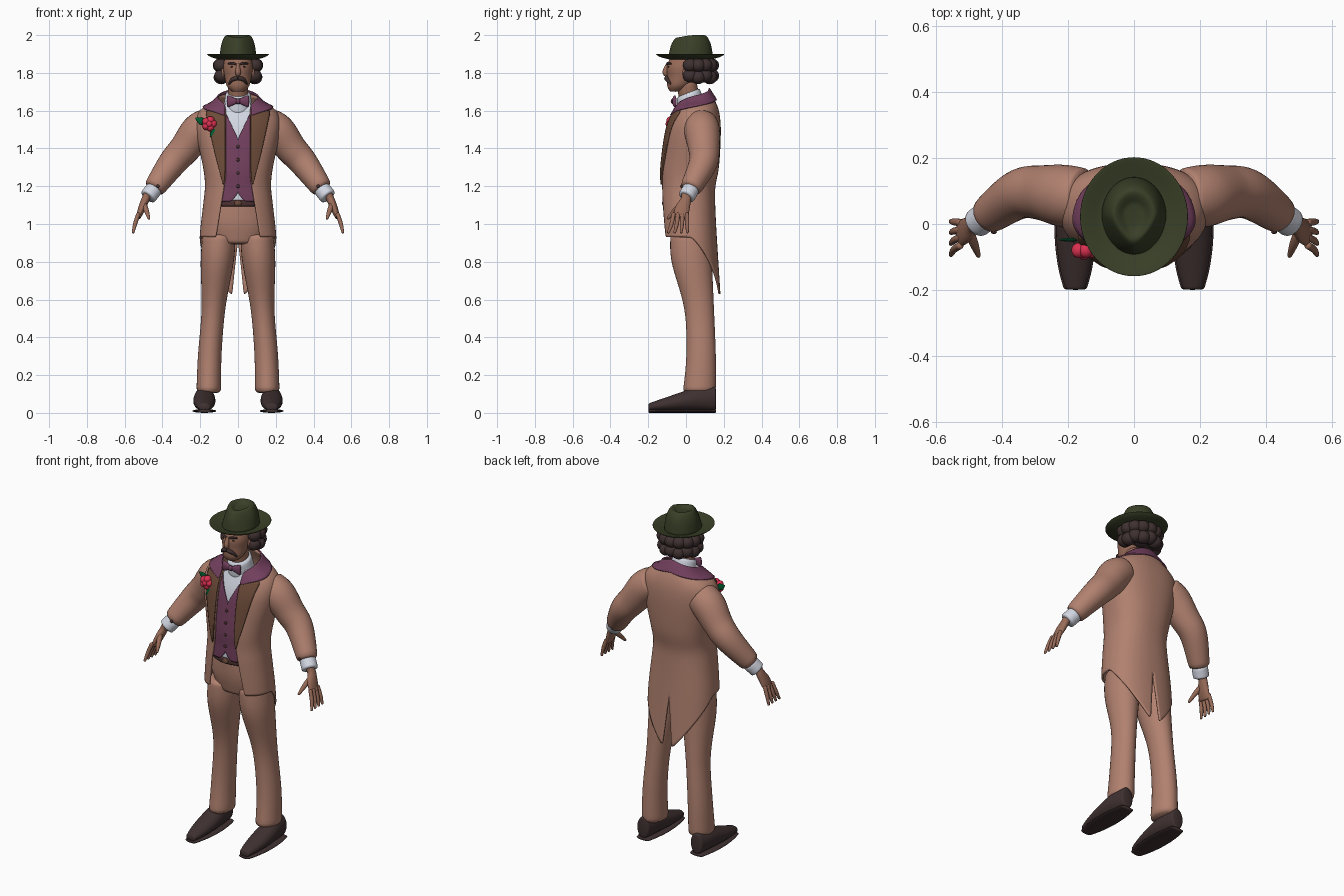
import bpy, bmesh, math
from mathutils import Vector, Matrix

if "Cube" in bpy.data.objects:
    bpy.data.objects.remove(bpy.data.objects["Cube"])

X_AXIS, Y_AXIS, Z_AXIS = Vector((1, 0, 0)), Vector((0, 1, 0)), Vector((0, 0, 1))


def material(name, *rgb):
    mat = bpy.data.materials.new(name)
    mat.use_nodes = True
    mat.diffuse_color = (*rgb, 1)
    mat.node_tree.nodes["Principled BSDF"].inputs["Base Color"].default_value = (*rgb, 1)
    return mat


TAN = material("tan_cloth", .44, .22, .16)
BROWN = material("brown_lapel", .15, .07, .04)
PURPLE = material("purple_cloth", .17, .05, .11)
GREEN = material("hat_green", .04, .05, .02)
DARK = material("dark_hair_and_leather", .05, .03, .03)
SKIN = material("skin", .32, .15, .1)
WHITE = material("white_linen", .65, .68, .76)
RED = material("rose_red", .7, .03, .08)
LEAF = material("leaf_green", 0, .11, .03)
BELT = material("belt_brown", .07, .03, .03)


def finish(name, bm, mat, thickness=0):
    bmesh.ops.remove_doubles(bm, verts=bm.verts, dist=.0002)
    bmesh.ops.recalc_face_normals(bm, faces=bm.faces)
    mesh = bpy.data.meshes.new(name)
    bm.to_mesh(mesh)
    bm.free()
    mesh.materials.append(mat)
    mesh.polygons.foreach_set("use_smooth", [True] * len(mesh.polygons))
    ob = bpy.data.objects.new(name, mesh)
    bpy.context.collection.objects.link(ob)
    ob.modifiers.new("smooth", "SUBSURF")
    if thickness:
        solid = ob.modifiers.new("thickness", "SOLIDIFY")
        solid.thickness, solid.offset = thickness, 0
    return ob


def smooth(points, steps=4):
    """Extra points on a smooth curve through the given ones."""
    pts = [Vector(p) for p in points]
    pts = [pts[0], *pts, pts[-1]]
    result = []
    for a, b, c, d in zip(pts, pts[1:], pts[2:], pts[3:]):
        for k in range(steps):
            t = k / steps
            result.append(b + (c - a) * (t / 2) + (a * 2 - b * 5 + c * 4 - d) * (t * t / 2)
                          + (b * 3 - a - c * 3 + d) * (t ** 3 / 2))
    return result + [pts[-1]]


def loft(name, mat, rings, axis=None, ref=Y_AXIS, side=1, sides=16):
    """Skin elliptical rings (x, y, z, radius, radius along ref)."""
    rings = smooth([(*r, r[-1]) if len(r) == 4 else r for r in rings])
    centres = [Vector(r[:3]) for r in rings]
    bm, loops = bmesh.new(), []
    for i, ring in enumerate(rings):
        along = axis or centres[min(i + 1, len(rings) - 1)] - centres[max(i - 1, 0)]
        along = along.normalized()
        depth = (ref - along * along.dot(ref)).normalized()
        width = depth.cross(along)
        loop = []
        for k in range(sides):
            turn = math.tau * k / sides
            p = centres[i] + width * (ring[3] * math.cos(turn)) + depth * (ring[4] * math.sin(turn))
            loop.append(bm.verts.new((p.x * side, p.y, p.z)))
        loops.append(loop)
    for low, high in zip(loops, loops[1:]):
        for k in range(sides):
            bm.faces.new((low[k - 1], low[k], high[k], high[k - 1]))
    bm.faces.new(loops[0])
    bm.faces.new(loops[-1])
    return finish(name, bm, mat)


def blobs(name, mat, size, *centres):
    """Ellipsoids of one size joined in a single object."""
    bm = bmesh.new()
    for centre in centres:
        place = Matrix.Translation(centre) @ Matrix.Diagonal((*size, 1))
        bmesh.ops.create_icosphere(bm, subdivisions=2, radius=1, matrix=place)
    finish(name, bm, mat)


def sheet(name, mat, shape, columns, rows, thickness):
    """Grid shape(u, v) on the left half, repeated on the right half."""
    bm = bmesh.new()
    for side in (1, -1):
        grid = []
        for i in range(columns + 1):
            points = [shape(i / columns, j / rows) for j in range(rows + 1)]
            grid.append([bm.verts.new((side * x, y, z)) for x, y, z in points])
        for here, after in zip(grid, grid[1:]):
            for j in range(rows):
                bm.faces.new((here[j], after[j], after[j + 1], here[j + 1]))
    finish(name, bm, mat, thickness)


# Torso outline: height, half width, front y, back y
TORSO = smooth([(.6, .2, -.1, .18), (.9, .2, -.12, .16), (1.1, .18, -.13, .15), (1.2, .17, -.13, .15),
                (1.3, .18, -.13, .17), (1.5, .22, -.1, .18), (1.6, .2, -.06, .17), (1.65, .12, -.04, .15),
                (1.73, .07, 0, .11)])
SQUARENESS = .85


def outline(z):
    z = min(max(z, TORSO[0][0]), TORSO[-1][0])
    for low, high in zip(TORSO, TORSO[1:]):
        if z <= high[0]:
            return low.lerp(high, (z - low[0]) / (high[0] - low[0]))


def opening(z):
    return min(.065 + .16 * max(0, 1.25 - z), .7 * outline(z)[1])


def on_torso(z, turn, offset):
    _, half, front, back = outline(z)
    c = math.cos(turn)
    reach = math.copysign(abs(c) ** SQUARENESS, c)
    return ((half + offset) * max(0, math.sin(turn)) ** SQUARENESS,
            (front + back) / 2 - ((back - front) / 2 + offset) * reach, z)


def turn_at(z, x):
    return math.asin(min(1, x / outline(z)[1]) ** (1 / SQUARENESS))


def wrap(u, z, offset):
    start = turn_at(z, opening(z))
    end = math.pi - .4 * max(0, .9 - z)
    return on_torso(z, start + (end - start) * u, offset)


def coat(u, v):
    top = 1.62 + .08 * u ** .6
    hem = .93 - .31 * max(0, u * 1.7 - .7)
    return wrap(u, top + (hem - top) * v, 0)


def collar(u, v):
    return wrap(u, 1.63 + .09 * u ** .6 - .06 * v, .006 + .008 * v)


def panel(bottom, top, inner, outer, offset):
    def shape(u, v):
        z = bottom + (top - bottom) * v
        x = inner(z) + (outer(z) - inner(z)) * u
        return on_torso(z, turn_at(z, x), offset)
    return shape


def lapel_edge(z):
    return opening(z) + .1 * ((z - 1.2) / .4) ** .8


def vest_edge(z):
    return max(0, (z - 1.45) / 2, 1.16 - z)


sheet("tailcoat", TAN, coat, 24, 28, .01)
sheet("coat_collar", PURPLE, collar, 18, 4, .008)
sheet("lapels", BROWN, panel(1.2, 1.6, opening, lapel_edge, .009), 4, 14, .008)
sheet("shirt_front", WHITE, panel(1.1, 1.66, lambda z: 0, lambda z: .08, -.024), 5, 14, .004)
sheet("vest", PURPLE, panel(1.12, 1.62, vest_edge, lambda z: opening(z) + .03, -.012), 6, 30, .006)
blobs("vest_buttons", BELT, (.01, .006, .01),
      *[(0, outline(z)[2] + .008, z) for z in (1.2, 1.27, 1.34, 1.41)])

# Trousers, belt and shoes
loft("trouser_hips", TAN, [(0, .02, .89, .13, .09), (0, .02, 1, .175, .115), (0, .015, 1.12, .155, .115)],
     axis=Z_AXIS, sides=24)
loft("belt", BELT, [(0, .01, z, .16, .13) for z in (1.09, 1.13)], axis=Z_AXIS, sides=28)
blobs("belt_buckle", BROWN, (.02, .007, .015), (0, -.12, 1.11))

shoe, sole = [], []
for i in range(9):
    u = i / 8
    y = -.2 + .36 * u
    width = .06 * math.sin(math.pi * (.1 + .75 * u)) ** .6
    height = .02 + .045 * min(1, u * 1.4)
    shoe.append((.178, y, height + .01, width, height))
    sole.append((.178, y, .01, width + .005, .01))
leg = [(.155, .07, .1, .067, .09), (.15, .08, .3, .064, .08), (.13, .07, .55, .064, .08),
       (.11, .03, .8, .09, .11), (.1, .025, .95, .09, .11)]
arm = [(.15, .08, 1.53, .09), (.21, .085, 1.49, .097), (.28, .095, 1.4, .085), (.35, .09, 1.32, .077),
       (.45, .02, 1.18, .057)]

for side, tag in ((1, "left_"), (-1, "right_")):
    loft(tag + "trouser_leg", TAN, leg, axis=Z_AXIS, side=side)
    loft(tag + "shoe", DARK, shoe, axis=Y_AXIS, ref=Z_AXIS, side=side)
    loft(tag + "shoe_sole", DARK, sole, axis=Y_AXIS, ref=Z_AXIS, side=side)
    loft(tag + "sleeve", TAN, arm, side=side)
    loft(tag + "shirt_cuff", WHITE, [(.44, .03, 1.19, .046), (.48, 0, 1.14, .046)], side=side)
    blobs(tag + "sleeve_buttons", BELT, (.01, .007, .01),
          (side * .395, 0, 1.24), (side * .425, -.024, 1.2))

    # Hand
    loft(tag + "palm", SKIN, [(.47, 0, 1.17, .024, .027), (.49, 0, 1.13, .022, .028),
                              (.51, -.02, 1.08, .02, .04), (.53, -.03, 1.03, .012, .04)], side=side)
    for i, finger in enumerate(("index", "middle", "ring", "little")):
        spread = (i - 1.5) * .023
        loft(tag + finger + "_finger", SKIN,
             [(.525, -.03 + spread, 1.06, .012), (.545, -.035 + spread * 1.2, 1, .012),
              (.556, -.044 + spread * 1.5, .95, .007)], side=side, sides=8)
    loft(tag + "thumb", SKIN, [(.5, -.02, 1.11, .016), (.485, -.06, 1.07, .015), (.47, -.1, 1.025, .007)],
         side=side, sides=8)

    # Face details and bow tie
    loft(tag + "moustache", DARK, [(0, -.105, 1.772, .012), (.03, -.1, 1.765, .012), (.05, -.08, 1.738, .004)],
         side=side, sides=8)
    loft(tag + "eyebrow", DARK, [(.01, -.1, 1.845, .006), (.03, -.096, 1.852, .007), (.053, -.078, 1.848, .005)],
         side=side, sides=8)
    blobs(tag + "eye", DARK, (.011, .005, .005), (side * .03, -.092, 1.832))
    blobs(tag + "ear", SKIN, (.01, .02, .03), (side * .08, 0, 1.8))
    loft(tag + "bow_wing", PURPLE, [(0, -.065, 1.65, .01, .01), (.06, -.06, 1.65, .012, .036)],
         axis=X_AXIS, ref=Z_AXIS, side=side)
blobs("bow_knot", PURPLE, (.014, .014, .017), (0, -.068, 1.65))

# Neck and head
loft("neck", SKIN, [(0, .03, 1.6, .055), (0, 0, 1.76, .055)])
loft("shirt_collar", WHITE, [(0, .03, 1.6, .08), (0, .01, 1.7, .066)], axis=Vector((0, -.4, 1)), sides=20)
loft("head", SKIN, [(0, -.055, 1.7, .03, .03), (0, -.04, 1.73, .06, .06), (0, -.02, 1.78, .072, .08),
                    (0, -.01, 1.84, .078, .092), (0, .01, 1.92, .06, .07)], axis=Z_AXIS, sides=24)
loft("nose", SKIN, [(0, -.097, 1.85, .007), (0, -.11, 1.805, .016), (0, -.1, 1.785, .01)], sides=10)

# Wavy hair round the sides and back
curls = []
for i in range(9):
    turn = math.radians(27 * i - 18)
    x, y = .095 * math.cos(turn), .05 + .085 * math.sin(turn)
    curls += [(x, y, 1.84), (x * .95, y, 1.785 - .008 * (i % 2))]
blobs("hair_curls", DARK, (.043, .043, .04), *curls)
blobs("hair_cap", DARK, (.1, .085, .08), (0, .07, 1.83))

# Hat: upturned brim and pinched crown
loft("hat_brim", GREEN, [(0, .022, z, .163 * r, .18 * r) for r, z in ((.6, 1.87), (.9, 1.885), (1, 1.9), (.6, 1.88))],
     axis=Z_AXIS, sides=32)
crown = loft("hat_crown", GREEN, [(0, .025, z, .1 * r, .12 * r)
                                  for r, z in ((1, 1.87), (.9, 1.95), (.65, 2), (.3, 1.98))],
             axis=Z_AXIS, sides=28)
for vert in crown.data.vertices:
    pinch = max(0, .025 - vert.co.y) * (vert.co.z - 1.87) / .015
    vert.co.x *= 1 - .55 * pinch
    vert.co.z -= .02 * pinch

# Buttonhole rose with two leaves
petals = [math.tau * i / 5 for i in range(5)]
blobs("rose", RED, (.023, .025, .023), (-.152, -.085, 1.53),
      *[(-.152 + .02 * math.cos(turn), -.08, 1.53 + .02 * math.sin(turn)) for turn in petals])
for name, place, tilt in (("outer_leaf", (-.195, -.048, 1.545), .5), ("lower_leaf", (-.122, -.093, 1.485), -.7)):
    leaf = loft(name, LEAF, [(-.035, 0, 0, .003), (0, 0, 0, .006, .022), (.035, 0, 0, .003)],
                axis=X_AXIS, ref=Z_AXIS, sides=8)
    leaf.location = place
    leaf.rotation_euler.y = tilt
